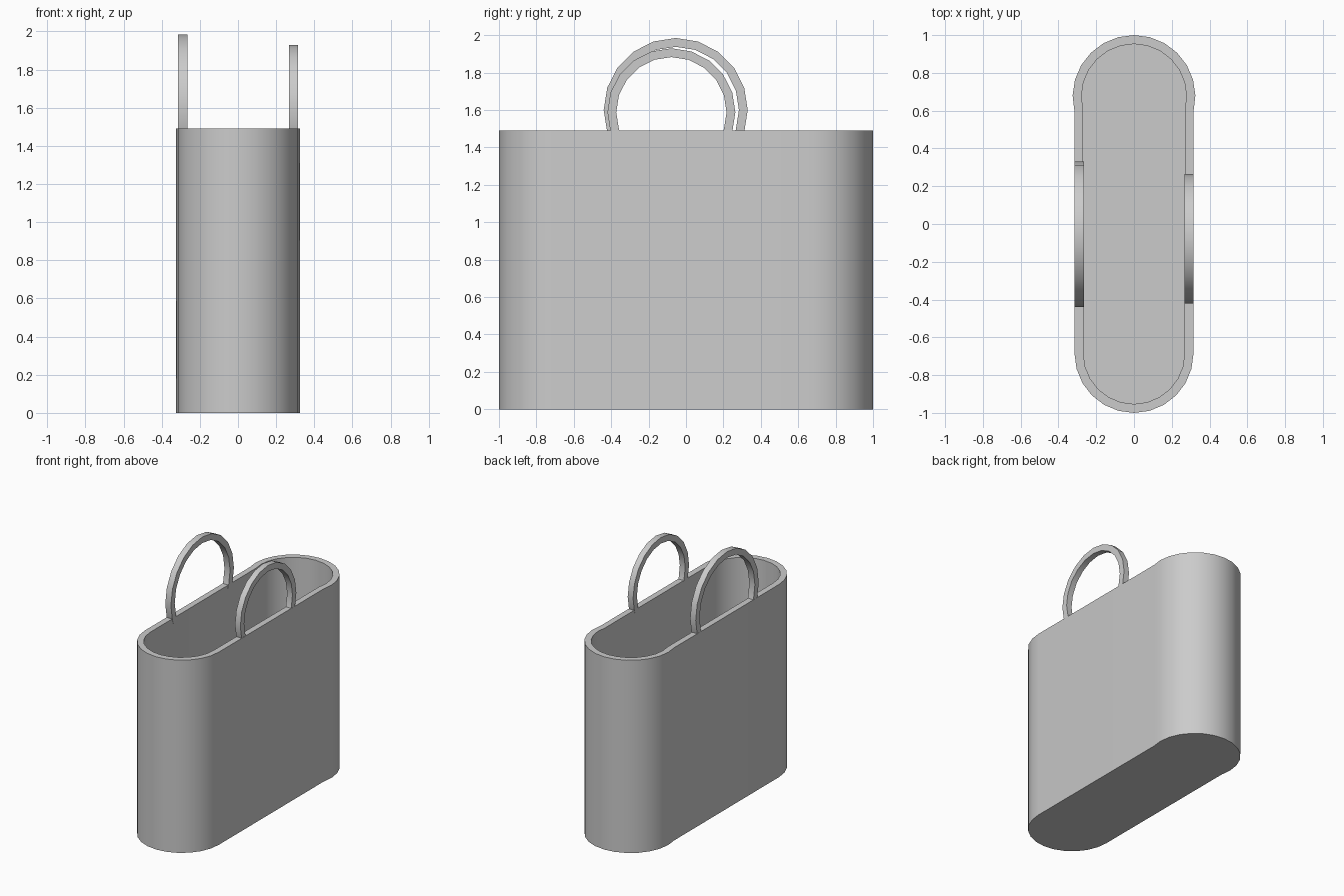
import bpy, bmesh
from math import cos, sin, radians

cube = bpy.data.objects.get("Cube")
if cube:
    bpy.data.objects.remove(cube, do_unlink=True)

grey = bpy.data.materials.new("plain grey")
grey.use_nodes = True
colour = (0.6, 0.6, 0.6, 1)
grey.diffuse_color = colour
grey.node_tree.nodes["Principled BSDF"].inputs["Base Color"].default_value = colour

RIM = 1.49      # height of the bag body
WALL = 0.047    # thickness of wall and handles
HALF = 0.315    # half width of the body


def arc(cx, cy, r, start, end, steps):
    angles = [radians(start + (end - start) * i / steps) for i in range(steps + 1)]
    return [(cx + r * cos(a), cy + r * sin(a)) for a in angles]


def finish(name, bm):
    bmesh.ops.recalc_face_normals(bm, faces=bm.faces)
    mesh = bpy.data.meshes.new(name)
    bm.to_mesh(mesh)
    bm.free()
    mesh.materials.append(grey)
    obj = bpy.data.objects.new(name, mesh)
    bpy.context.collection.objects.link(obj)
    bpy.ops.object.select_all(action='DESELECT')
    obj.select_set(True)
    bpy.context.view_layer.objects.active = obj
    bpy.ops.object.shade_smooth_by_angle(angle=radians(30))
    return obj


def bridge(bm, a, b, closed=True):
    n = len(a)
    for i in range(n if closed else n - 1):
        j = (i + 1) % n
        bm.faces.new((a[i], a[j], b[j], b[i]))


def outline(inset):
    # slightly bulging back end, plain round front end
    back = arc(0, 0.675, 0.325 - inset, -14, 194, 14)
    front = arc(0, -0.685, HALF - inset, 180, 360, 12)
    return back + front


# Open bag body: outer wall, rim, inner wall, floor
bm = bmesh.new()
loops = [[bm.verts.new((x, y, z)) for x, y in outline(inset)]
         for inset, z in ((0, 0), (0, RIM), (WALL, RIM), (WALL, WALL))]
for lower, upper in zip(loops, loops[1:]):
    bridge(bm, lower, upper)
bm.faces.new(loops[0])
bm.faces.new(loops[-1])
finish("bag_body", bm)


# Ring handles, their ends sunk into the rim
def handle(name, x_out, x_in, cy, cz, r):
    bm = bmesh.new()
    angles = [-23] + list(range(0, 181, 18)) + [203]
    angles[1:1] = [-18]
    angles[-1:-1] = [198]
    loops = []
    for x, rad in ((x_out, r), (x_out, r - WALL), (x_in, r - WALL), (x_in, r)):
        loops.append([bm.verts.new((x, cy + rad * cos(radians(a)), cz + rad * sin(radians(a))))
                      for a in angles])
    for i in range(4):
        bridge(bm, loops[i], loops[(i + 1) % 4], closed=False)
    for end in (0, -1):
        bm.faces.new([loop[end] for loop in loops])
    finish(name, bm)


edge = HALF - 0.001
handle("right_handle", -edge, WALL - edge + 0.001, -0.055, 1.6, 0.385)
handle("left_handle", edge, edge - WALL - 0.001 + 0.002, -0.078, 1.588, 0.342)
